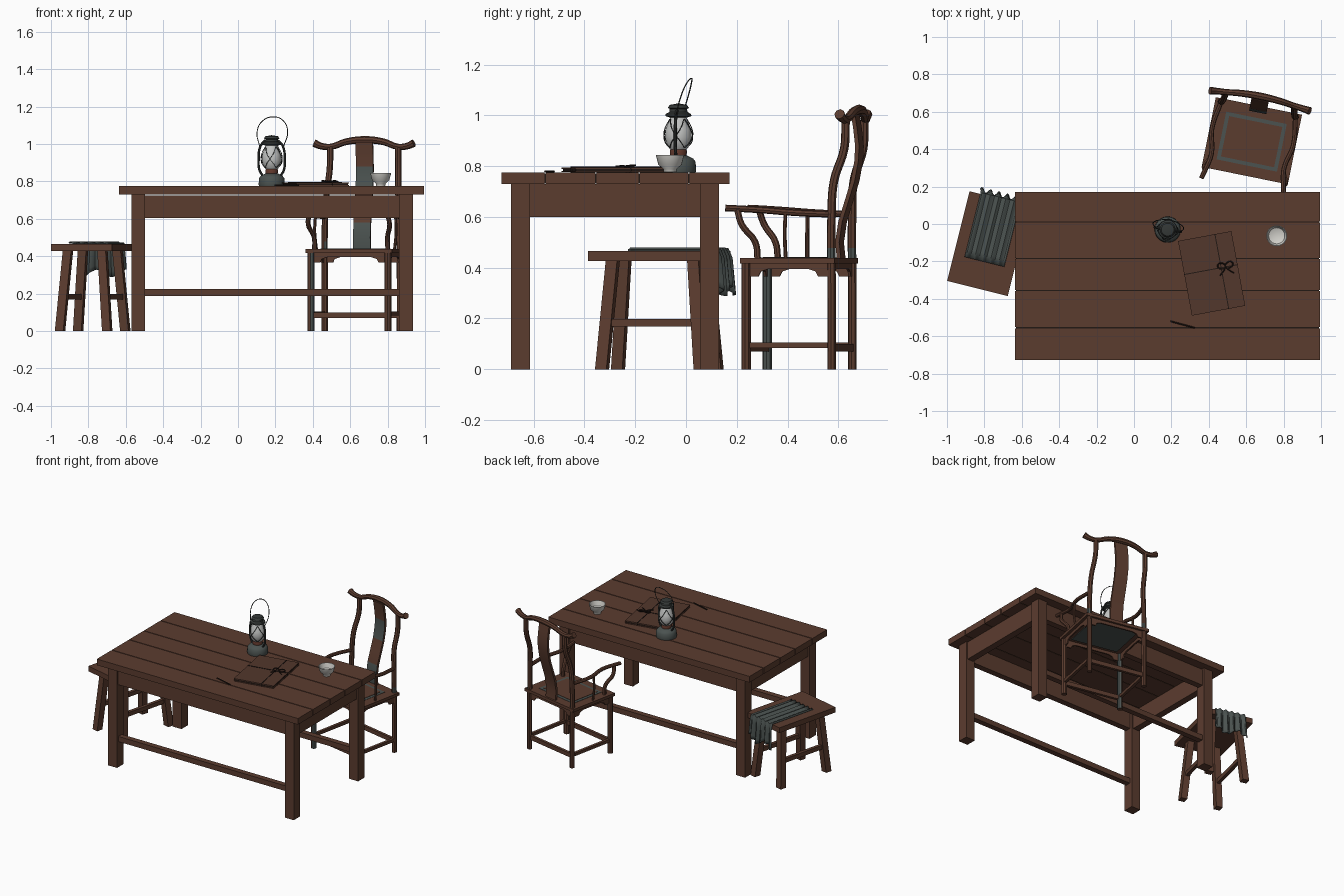
import bpy, bmesh, math
from mathutils import Matrix, Vector

cube = bpy.data.objects.get("Cube")
if cube:
    bpy.data.objects.remove(cube, do_unlink=True)


def material(name, *rgb):
    m = bpy.data.materials.new(name)
    m.use_nodes = True
    m.diffuse_color = (*rgb, 1)
    m.node_tree.nodes["Principled BSDF"].inputs["Base Color"].default_value = (*rgb, 1)
    return m


WOOD = material("brown wood", .105, .045, .028)
GREY = material("worn grey green", .07, .085, .08)
DARK = material("dark gap", .015, .009, .007)
METAL = material("dark metal", .035, .04, .038)
GLASS = material("pale glass", .55, .56, .55)
CHINA = material("white china", .65, .64, .6)
RUST = material("rusty burner", .12, .04, .025)
COVER = material("book cover", .085, .038, .025)


def frame(x, y, z, degrees):
    return Matrix.Translation((x, y, z)) @ Matrix.Rotation(math.radians(degrees), 4, "Z")


ROOM = Matrix.Identity(4)


def add(name, mesh, mat, at, smooth=False):
    ob = bpy.data.objects.new(name, mesh)
    bpy.context.collection.objects.link(ob)
    mesh.materials.clear()
    mesh.materials.append(mat)
    ob.matrix_world = at
    if smooth:
        bpy.ops.object.select_all(action="DESELECT")
        ob.select_set(True)
        bpy.context.view_layer.objects.active = ob
        bpy.ops.object.shade_smooth_by_angle(angle=math.radians(40))
    return ob


def from_bmesh(name, bm, mat, at, smooth=False):
    bmesh.ops.recalc_face_normals(bm, faces=bm.faces)
    mesh = bpy.data.meshes.new(name)
    bm.to_mesh(mesh)
    bm.free()
    return add(name, mesh, mat, at, smooth)


def box(name, x, y, z, mat=WOOD, at=ROOM):
    """Box from (low, high) ranges on each axis."""
    bm = bmesh.new()
    bmesh.ops.create_cube(bm, size=1)
    for v in bm.verts:
        v.co = [(a + b) / 2 + c * (b - a) for c, (a, b) in zip(v.co, (x, y, z))]
    return from_bmesh(name, bm, mat, at)


def slanted_leg(name, foot, top, half, at):
    bm = bmesh.new()
    bmesh.ops.create_cube(bm, size=2)
    for v in bm.verts:
        c = Vector(top if v.co.z > 0 else foot)
        v.co = c + Vector((v.co.x * half, v.co.y * half, 0))
    return from_bmesh(name, bm, WOOD, at)


def tube(name, points, radius, mat=WOOD, at=ROOM, closed=False, sides=2, radii=None):
    """Smooth round bar through the points."""
    cu = bpy.data.curves.new(name, "CURVE")
    cu.dimensions, cu.bevel_depth, cu.bevel_resolution = "3D", radius, sides
    cu.use_fill_caps, cu.resolution_u = True, 5
    sp = cu.splines.new("BEZIER")
    sp.bezier_points.add(len(points) - 1)
    for i, (bp, p) in enumerate(zip(sp.bezier_points, points)):
        bp.co = p
        bp.handle_left_type = bp.handle_right_type = "AUTO"
        bp.radius = radii[i] if radii else 1
    sp.use_cyclic_u = closed
    tmp = bpy.data.objects.new("tmp", cu)
    bpy.context.collection.objects.link(tmp)
    bpy.context.view_layer.update()
    mesh = bpy.data.meshes.new_from_object(tmp.evaluated_get(bpy.context.evaluated_depsgraph_get()))
    bpy.data.objects.remove(tmp)
    return add(name, mesh, mat, at, True)


def lathe(name, profile, mat, at, steps=24):
    bm = bmesh.new()
    vs = [bm.verts.new((r, 0, z)) for r, z in profile]
    edges = [bm.edges.new(p) for p in zip(vs, vs[1:])]
    bmesh.ops.spin(bm, geom=vs + edges, axis=(0, 0, 1), cent=(0, 0, 0), angle=math.tau, steps=steps)
    bmesh.ops.remove_doubles(bm, verts=bm.verts, dist=1e-4)
    return from_bmesh(name, bm, mat, at, True)


# Table: planks, dark joints, legs, apron and two long stretchers
joints = [-.73, -.555, -.355, -.185, .01, .175]
for i, (a, b) in enumerate(zip(joints, joints[1:])):
    box(f"table_plank_{i}", (-.635, .995), (a + .003, b - .003), (.73, .775))
for i, y in enumerate(joints[1:-1]):
    box(f"plank_joint_{i}", (-.63, .99), (y - .003, y + .003), (.732, .77), DARK)
for side, x in (("right", -.57), ("left", .862)):
    for end, y in (("front", -.69), ("back", .055)):
        box(f"table_leg_{end}_{side}", (x, x + .073), (y, y + .075), (0, .73))
    box(f"table_apron_{side}", (x + .012, x + .061), (-.62, .06), (.6, .73))
for end, y in (("front", -.655), ("back", .092)):
    box(f"table_apron_{end}", (-.5, .865), (y - .022, y + .022), (.605, .725))
    box(f"table_stretcher_{end}", (-.5, .865), (y - .02, y + .02), (.187, .225))

# Stool: slab seat, splayed legs, side stretchers
S = frame(-.777, -.105, 0, -14)
box("stool_seat", (-.167, .167), (-.247, .247), (.427, .465), at=S)
for sx in (-1, 1):
    for sy in (-1, 1):
        slanted_leg("stool_leg", (sx * .13, sy * .2, 0), (sx * .095, sy * .165, .43), .023, S)
    box("stool_stretcher", (sx * .115 - .012, sx * .115 + .012), (-.18, .18), (.168, .198), at=S)

# Folded cloth draped over the back end of the stool
bm = bmesh.new()
cols, rows = 28, 14
grid = []
for i in range(cols + 1):
    u = i / cols
    x = -.108 + .216 * u
    fold = math.sin(u * math.tau * 5)
    line = []
    for j in range(rows + 1):
        if j < 9:
            p = (x, -.1 + .355 * j / 8, .473 + .006 * fold)
        else:
            t = (j - 8) / 6
            drop = .16 + .02 * math.sin(u * 9 + 2)
            p = (x * (1 + .08 * t), .258 + (.006 + .008 * t) * (1 + fold), .468 - drop * t)
        line.append(bm.verts.new(p))
    grid.append(line)
for i in range(cols):
    for j in range(rows):
        bm.faces.new((grid[i][j], grid[i + 1][j], grid[i + 1][j + 1], grid[i][j + 1]))
cloth = from_bmesh("stool_cloth", bm, GREY, S, True)
thick = cloth.modifiers.new("thickness", "SOLIDIFY")
thick.thickness = .005

# Armchair: seat frame with worn border and panel below
C = frame(.63, .445, 0, -11.5)
box("chair_seat", (-.235, .235), (-.19, .19), (.417, .438), at=C)
box("seat_worn_border", (-.165, .165), (-.135, .125), (.437, .44), GREY, C)
box("seat_panel", (-.145, .145), (-.115, .105), (.438, .442), at=C)
box("seat_underside", (-.17, .17), (-.14, .14), (.412, .418), GREY, C)
for s in (-1, 1):
    front = tube("chair_front_leg", [(s * .21, -.17, 0), (s * .21, -.17, .42)], .019, at=C)
    if s < 0:
        front.data.materials.append(GREY)
        for f in front.data.polygons:
            f.material_index = int(f.normal.x > .3)
    post = [(s * .205, .173, 0), (s * .205, .173, .3), (s * .203, .172, .6),
            (s * .195, .18, .74), (s * .187, .22, .87), (s * .185, .225, .98)]
    back = tube("chair_back_post", post, .017, at=C)
    back.data.materials.append(GREY)
    for f in back.data.polygons:
        f.material_index = int(.44 < f.center.z < .5 and f.normal.x > .3)
    # Arm, curved arm support and spindle
    tube("chair_arm", [(s * .203, .17, .61), (s * .222, .02, .617), (s * .198, -.11, .627),
                       (s * .215, -.21, .633), (s * .225, -.25, .635)], .013, at=C)
    tube("arm_support", [(s * .2, -.125, .43), (s * .2, -.135, .5), (s * .222, -.185, .57),
                         (s * .212, -.205, .63)], .013, at=C)
    tube("arm_spindle", [(s * .212, -.01, .43), (s * .222, -.012, .53), (s * .218, -.01, .62)], .008, at=C)
    box("chair_side_stretcher", (s * .21 - .01, s * .21 + .01), (-.16, .16), (.083, .105), at=C)
    box("chair_cross_stretcher", (-.2, .2), (s * .17 - .01, s * .17 + .01), (.07, .1), at=C)


def bracket(name, half, at):
    """Thin apron with a stepped drop at each end."""
    right = [(half, .365), (half - .04, .365), (half - .05, .385), (half - .08, .395)]
    outline = right + [(-x, z) for x, z in reversed(right)] + [(-half, .42), (half, .42)]
    bm = bmesh.new()
    face = bm.faces.new([bm.verts.new((x, -.005, z)) for x, z in outline])
    new = bmesh.ops.extrude_face_region(bm, geom=[face])["geom"]
    bmesh.ops.translate(bm, vec=(0, .01, 0), verts=[v for v in new if isinstance(v, bmesh.types.BMVert)])
    return from_bmesh(name, bm, WOOD, at)


for s in (-1, 1):
    bracket("apron_cross", .2, C @ frame(0, s * .17, 0, 0))
    bracket("apron_side", .16, C @ frame(s * .21, 0, 0, 90))

# Curved back splat, worn in bands
bm = bmesh.new()
curve = [(.17, .43), (.163, .5), (.175, .58), (.2, .66), (.225, .74), (.24, .82),
         (.243, .88), (.235, .95), (.225, 1.01)]
rings = [[bm.verts.new((x, y + d, z)) for x, d in ((-.047, -.008), (.047, -.008), (.047, .008), (-.047, .008))]
         for y, z in curve]
for a, b in zip(rings, rings[1:]):
    for k in range(4):
        bm.faces.new((a[k], a[k - 1], b[k - 1], b[k]))
bm.faces.new(rings[0])
bm.faces.new(rings[-1])
splat = from_bmesh("chair_splat", bm, WOOD, C, True)
splat.data.materials.append(GREY)
for f in splat.data.polygons:
    z = f.center.z
    f.material_index = int(f.normal.y < -.5 and (z < .6 or .76 < z < .86))

# Yoke top rail
half = [(.1, .238, 1.012), (.185, .228, .985), (.24, .222, .99), (.272, .218, 1.005)]
rail = [(-x, y, z) for x, y, z in reversed(half)] + [(0, .242, 1.022)] + half
tube("chair_top_rail", rail, .019, at=C, radii=[1.1, .95, .85, .95, 1.05, .95, .85, .95, 1.1])

# Storm lantern
L = frame(.18, -.03, .775, -10)
lathe("lantern_base", [(0, 0), (.068, 0), (.07, .008), (.068, .042), (.058, .055), (.035, .066), (0, .07)], GREY, L)
lathe("lantern_burner", [(0, .06), (.032, .062), (.034, .085), (.028, .095), (0, .095)], RUST, L)
lathe("lantern_globe", [(.032, .09), (.046, .11), (.053, .14), (.05, .17), (.036, .205), (.03, .225)], GLASS, L)
lathe("lantern_cap", [(.03, .215), (.052, .222), (.05, .23), (.036, .238), (.034, .25), (.042, .254),
                      (.034, .266), (0, .272)], METAL, L)
for s in (-1, 1):
    tube("lantern_side_tube", [(s * .045, 0, .05), (s * .066, 0, .085), (s * .071, 0, .14),
                               (s * .06, 0, .215), (s * .034, 0, .245)], .0065, METAL, L)
    for turn in (0, 90, 180, 270):
        wire = [(math.sin(s * a) * r, -math.cos(a) * r, z) for a, r, z in
                ((-.75, .042, .098), (-.35, .053, .12), (0, .057, .145), (.35, .053, .175), (.75, .04, .21))]
        tube("globe_guard", wire, .0025, METAL, L @ frame(0, 0, 0, turn), sides=0)
bail = [(.066, 0, .215), (.083, .02, .285), (.06, .04, .345), (0, .052, .37)]
tube("lantern_handle", bail + [(-x, y, z) for x, y, z in reversed(bail[:-1])], .0025, METAL, L, sides=1)

# Bowl
lathe("bowl", [(0, .006), (.024, 0), (.026, .012), (.046, .03), (.056, .068), (.053, .068), (.043, .033),
               (0, .017)], CHINA, frame(.763, -.063, .776, 0))

# Tied book and pen
B = frame(.415, -.264, .775, 10.5)
box("book_lower_cover", (-.145, .145), (-.203, .203), (.001, .006), COVER, B)
box("book_pages", (-.14, .14), (-.198, .198), (.006, .014), DARK, B)
box("book_upper_cover", (-.145, .145), (-.203, .203), (.014, .02), COVER, B)
box("book_cord_long", (.053, .058), (-.204, .204), (0, .0225), DARK, B)
box("book_cord_short", (-.146, .146), (.018, .023), (0, .0225), DARK, B)
for s in (-1, 1):
    tube("cord_bow", [(.08, .02, .024), (.08 + s * .03, .045, .028), (.08 + s * .04, .025, .026)],
         .0035, DARK, B, closed=True, sides=1)
    tube("cord_tail", [(.08, .02, .024), (.08 + s * .015, 0, .026), (.08 + s * .04, -.02, .024)],
         .003, DARK, B, sides=1)
tube("pen", [(.195, -.52, .779), (.325, -.555, .779)], .004, DARK, sides=1)
